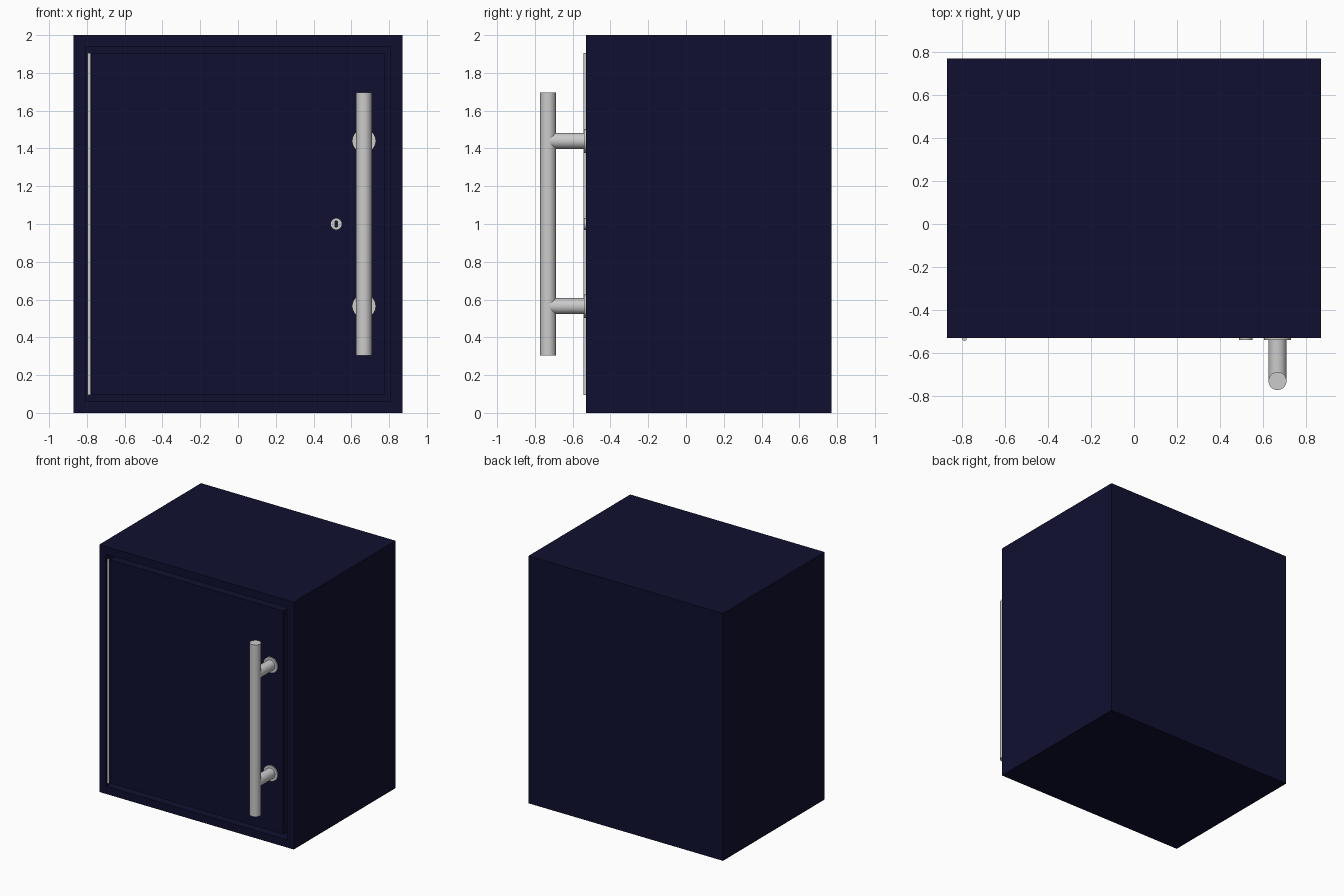
import bpy, bmesh, math

if "Cube" in bpy.data.objects:
    bpy.data.objects.remove(bpy.data.objects["Cube"])

FRONT = -0.53

navy = bpy.data.materials.new("navy_paint")
navy.diffuse_color = (0.005, 0.005, 0.03, 1)
navy.use_nodes = True
navy.node_tree.nodes["Principled BSDF"].inputs["Base Color"].default_value = navy.diffuse_color


def box(name, lo, hi, mat=None):
    centre = [(a + b) / 2 for a, b in zip(lo, hi)]
    bpy.ops.mesh.primitive_cube_add(size=1, location=centre)
    ob = bpy.context.object
    ob.name = name
    ob.scale = [b - a for a, b in zip(lo, hi)]
    bpy.ops.object.transform_apply(location=False, rotation=False, scale=True)
    if mat:
        ob.data.materials.append(mat)
    return ob


def rod(name, loc, radius, length, along_y=False, sides=32):
    rot = (math.pi / 2, 0, 0) if along_y else (0, 0, 0)
    bpy.ops.mesh.primitive_cylinder_add(vertices=sides, radius=radius, depth=length,
                                        location=loc, rotation=rot)
    ob = bpy.context.object
    ob.name = name
    bpy.ops.object.shade_smooth_by_angle(angle=math.radians(40))
    return ob


def cut(target, cutter):
    mod = target.modifiers.new("cut", 'BOOLEAN')
    mod.operation = 'DIFFERENCE'
    mod.solver = 'EXACT'
    mod.object = cutter
    bpy.context.view_layer.objects.active = target
    bpy.ops.object.modifier_apply(modifier=mod.name)
    bpy.data.objects.remove(cutter)


# Cabinet: inset the front face and push it back to form the door opening
cabinet = box("cabinet", (-0.87, FRONT, 0), (0.87, 0.77, 2), navy)
bm = bmesh.new()
bm.from_mesh(cabinet.data)
face = min(bm.faces, key=lambda f: f.calc_center_median().y)
bmesh.ops.inset_individual(bm, faces=[face], thickness=0.087)
walls = bmesh.ops.extrude_discrete_faces(bm, faces=[face])
back = walls["faces"][0]
bmesh.ops.translate(bm, verts=back.verts, vec=(0, 0.09, 0))
bmesh.ops.recalc_face_normals(bm, faces=bm.faces)
bm.to_mesh(cabinet.data)
bm.free()

# Door, flush with the cabinet front and separated by a narrow gap
box("door", (-0.775, FRONT, 0.097), (0.775, FRONT + 0.085, 1.903), navy)

# Hinge rod down the left edge
rod("hinge_rod", (-0.788, FRONT - 0.003, 1.0), 0.01, 1.81, sides=16)

# Pull handle with two posts and mounting plates
rod("handle_bar", (0.667, -0.73, 1.0), 0.042, 1.39)
for label, z in (("lower", 0.565), ("upper", 1.44)):
    rod(label + "_handle_post", (0.667, -0.63, z), 0.042, 0.2, True)
    rod(label + "_handle_plate", (0.667, FRONT - 0.004, z), 0.063, 0.012, True)

# Lock with a vertical key slot
lock = rod("lock", (0.52, FRONT - 0.004, 1.0), 0.031, 0.012, True)
cut(lock, box("slot_cutter", (0.513, -0.6, 0.983), (0.527, -0.5, 1.017)))
